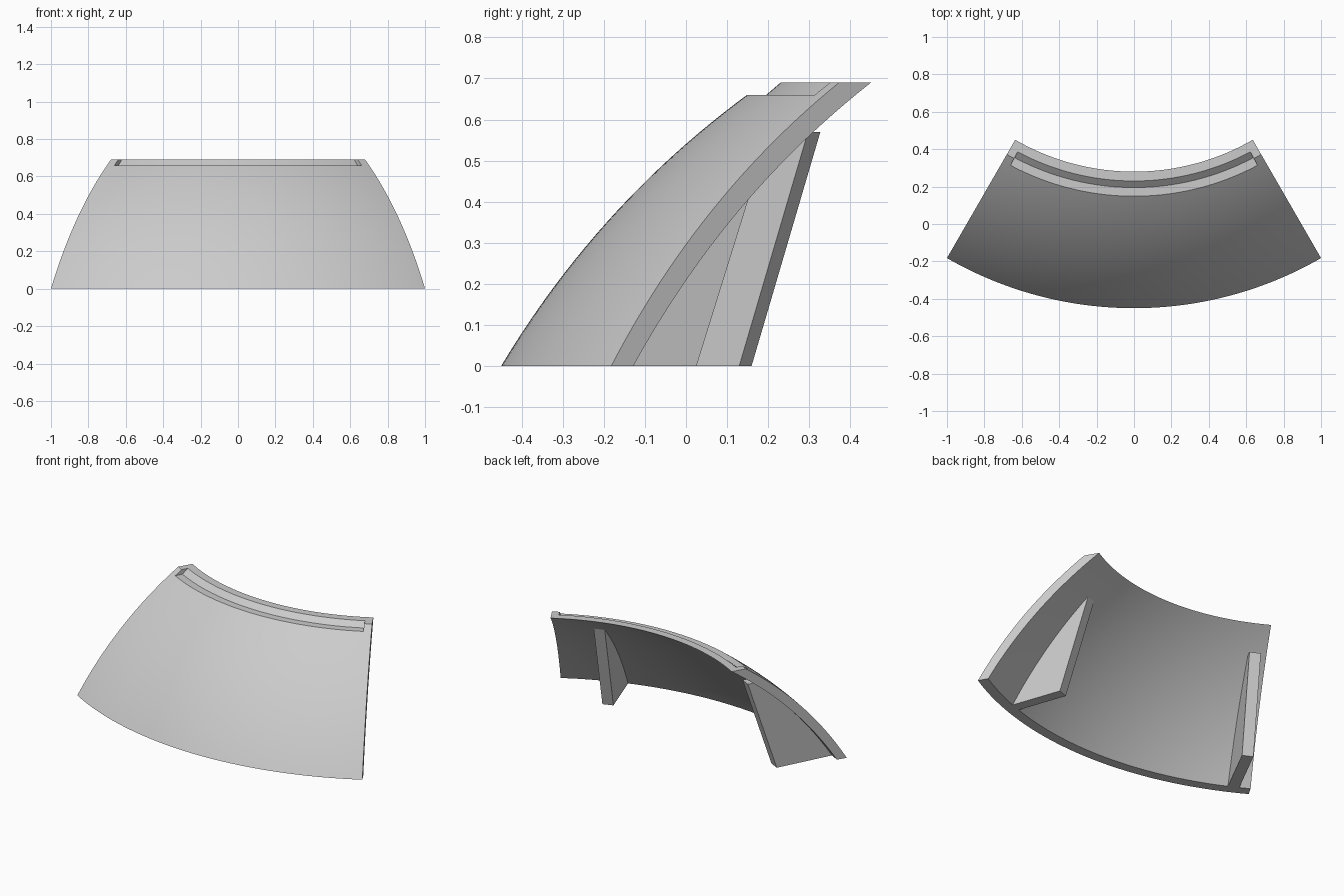
import bpy, bmesh
from math import sin, cos, radians
from mathutils import Vector

if "Cube" in bpy.data.objects:
    bpy.data.objects.remove(bpy.data.objects["Cube"])

AXIS_Y = 1.55          # vertical axis of the curved panel
HEIGHT = 0.69
HALF_ANGLE = 30
GROOVE_ANGLE = 28.1
STEPS = 60

grey = bpy.data.materials.new("plain grey")
grey.use_nodes = True
colour = (0.6, 0.6, 0.6, 1)
grey.diffuse_color = colour
grey.node_tree.nodes["Principled BSDF"].inputs["Base Color"].default_value = colour


def arc(start, end, bulge, count):
    """Shallow outward bow between two (radius, height) points."""
    a, b = Vector(start), Vector(end)
    d = (b - a).normalized()
    control = (a + b) / 2 + Vector((d.y, -d.x)) * 2 * bulge
    ts = [i / count for i in range(count + 1)]
    return [a * (1 - t) ** 2 + control * 2 * t * (1 - t) + b * t * t for t in ts]


def loft(name, sections):
    """Closed solid through a row of matching sections."""
    bm = bmesh.new()
    rings = [[bm.verts.new(p) for p in s] for s in sections]
    n = len(rings[0])
    for r0, r1 in zip(rings, rings[1:]):
        for i in range(n):
            j = (i + 1) % n
            bm.faces.new((r0[i], r0[j], r1[j], r1[i]))
    bm.faces.new(rings[0])
    bm.faces.new(rings[-1])
    bmesh.ops.recalc_face_normals(bm, faces=bm.faces)
    mesh = bpy.data.meshes.new(name)
    bm.to_mesh(mesh)
    bm.free()
    mesh.materials.append(grey)
    obj = bpy.data.objects.new(name, mesh)
    bpy.context.collection.objects.link(obj)
    return obj


def place(p, angle, side=0):
    """Profile point turned about the axis, shifted sideways."""
    a = radians(angle)
    return (p[0] * sin(a) + side * cos(a), AXIS_Y - p[0] * cos(a) + side * sin(a), p[1])


def sweep(name, profile, half):
    angles = [-half + 2 * half * i / STEPS for i in range(STEPS + 1)]
    return loft(name, [[place(p, a) for p in profile] for a in angles])


def smooth(obj):
    bpy.ops.object.select_all(action="DESELECT")
    obj.select_set(True)
    bpy.context.view_layer.objects.active = obj
    bpy.ops.object.shade_smooth_by_angle(angle=radians(20))


# Curved panel
outer = arc((2, 0), (1.36, HEIGHT), 0.05, 24)
inner = arc((1.938, 0), (1.27, HEIGHT), 0.05, 24)
panel = sweep("curved_panel", outer + inner[::-1], HALF_ANGLE)

# Step cut along the top front edge
cutter = sweep("step_cutter",
               [(1.5, 0.66), (1.355, 0.66), (1.285, 0.72), (1.5, 0.72)], GROOVE_ANGLE)
cutter.hide_render = True
cutter.hide_viewport = True
cut = panel.modifiers.new("step", "BOOLEAN")
cut.operation = "DIFFERENCE"
cut.solver = "EXACT"
cut.object = cutter
bpy.context.view_layer.update()
cut_mesh = bpy.data.meshes.new_from_object(
    panel.evaluated_get(bpy.context.evaluated_depsgraph_get()))
panel.modifiers.clear()
panel.data = cut_mesh
bpy.data.objects.remove(cutter)
smooth(panel)


# Support ribs behind the panel
def rib(name, angle, back, top=0.57, lean=0.33, width=0.066):
    front = [p for p in inner if p.y < top]
    after = inner[len(front)]
    last = front[-1].lerp(after, (top - front[-1].y) / (after.y - front[-1].y))
    profile = [p + Vector((0.02, 0)) for p in front + [last]]
    profile += [(back - lean * top, top), (back, 0)]
    loft(name, [[place(p, angle, s) for p in profile] for s in (-width / 2, width / 2)])


rib("left_rib", 19.3, 1.627)
rib("right_rib", -27.1, 1.579)
